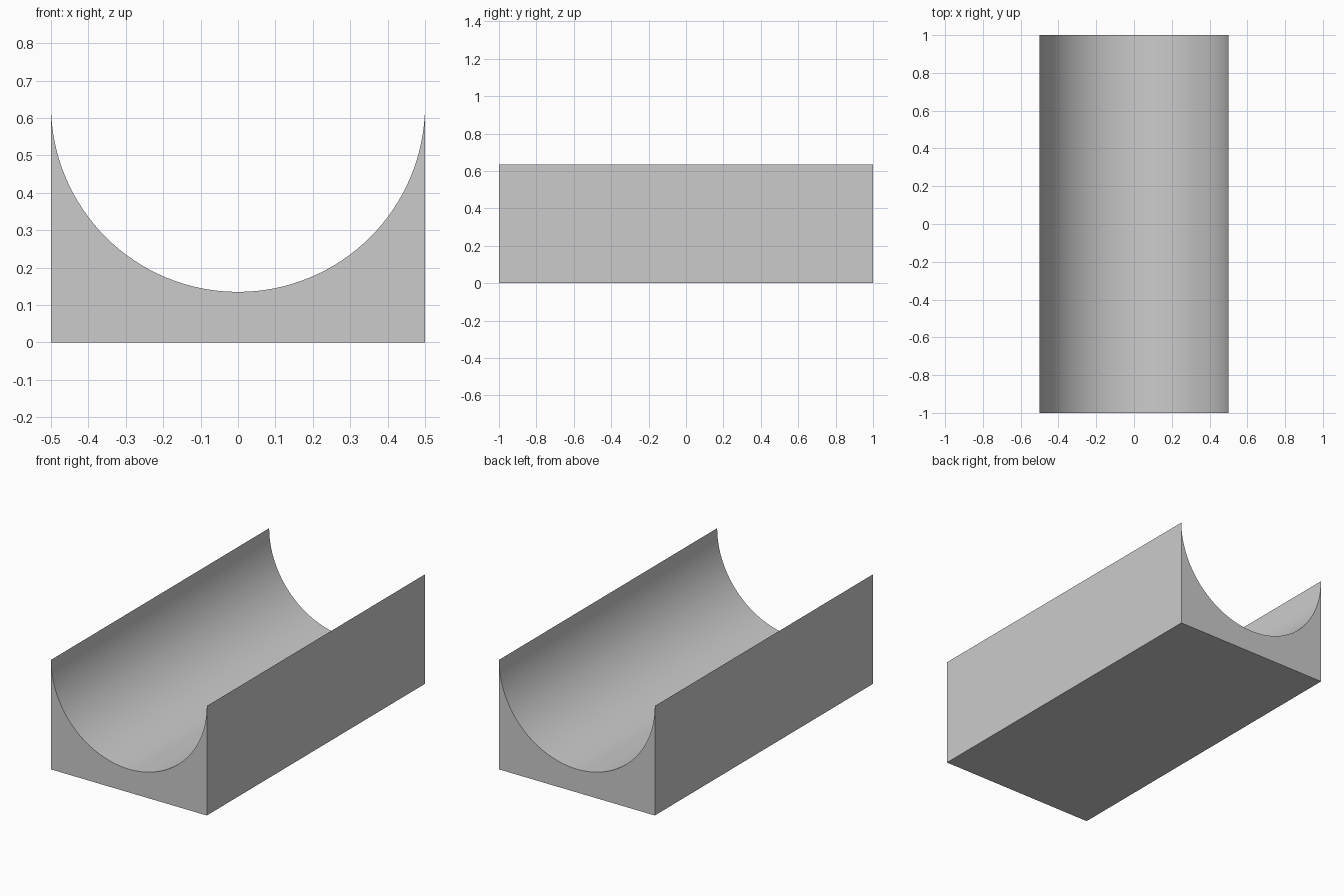
import bpy, bmesh, math

if "Cube" in bpy.data.objects:
    bpy.data.objects.remove(bpy.data.objects["Cube"])

RADIUS = 0.5      # half-round channel, as wide as the block
TOP = 0.635       # rim height, also the channel's centre height
SEGMENTS = 64

# Front profile: flat base, then the half-round channel from rim to rim
profile = [(-RADIUS, 0), (RADIUS, 0)]
for i in range(SEGMENTS + 1):
    a = math.pi * i / SEGMENTS
    profile.append((RADIUS * math.cos(a), TOP - RADIUS * math.sin(a)))

# Extrude the profile along the length of the trough
bm = bmesh.new()
face = bm.faces.new([bm.verts.new((x, -1, z)) for x, z in profile])
result = bmesh.ops.extrude_face_region(bm, geom=[face], use_keep_orig=True)
verts = [g for g in result["geom"] if isinstance(g, bmesh.types.BMVert)]
bmesh.ops.translate(bm, verts=verts, vec=(0, 2, 0))
bmesh.ops.recalc_face_normals(bm, faces=bm.faces)

mesh = bpy.data.meshes.new("half_round_trough")
bm.to_mesh(mesh)
bm.free()
trough = bpy.data.objects.new("half_round_trough", mesh)
bpy.context.collection.objects.link(trough)

# Smooth channel, crisp outer edges
bpy.context.view_layer.objects.active = trough
trough.select_set(True)
bpy.ops.object.shade_smooth_by_angle(angle=math.radians(30))
